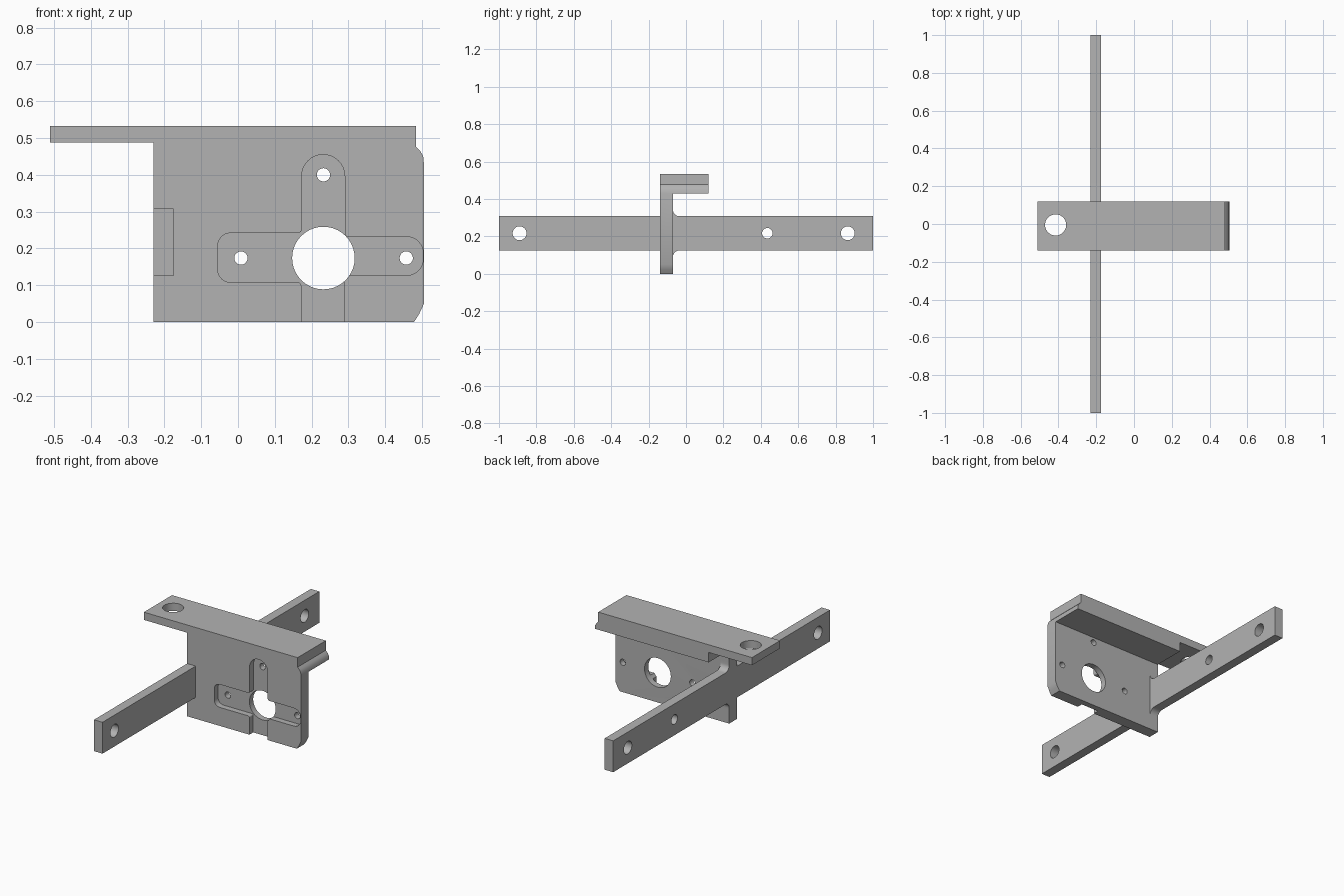
import bpy, bmesh, math
from mathutils import Vector

old = bpy.data.objects.get("Cube")
if old:
    bpy.data.objects.remove(old)

grey = bpy.data.materials.new("plain grey")
grey.use_nodes = True
grey.diffuse_color = (0.45, 0.45, 0.45, 1)
grey.node_tree.nodes["Principled BSDF"].inputs["Base Color"].default_value = (0.45, 0.45, 0.45, 1)

# Maps outline coordinates (u, v) and depth d to space, by extrusion axis
PLACE = {"x": lambda u, v, d: (d, u, v),
         "y": lambda u, v, d: (u, d, v),
         "z": lambda u, v, d: (u, v, d)}


def rounded(corners, steps=8):
    """Outline from (u, v[, radius]) corners, rounding those with a radius."""
    pts = []
    for i, c in enumerate(corners):
        p = Vector(c[:2])
        if len(c) == 2:
            pts.append(p)
            continue
        a = (Vector(corners[i - 1][:2]) - p).normalized()
        b = (Vector(corners[(i + 1) % len(corners)][:2]) - p).normalized()
        half = a.angle(b) / 2
        r = c[2]
        mid = p + (a + b).normalized() * r / math.sin(half)
        start = p + a * r / math.tan(half) - mid
        end = p + b * r / math.tan(half) - mid
        turn = start.angle_signed(end)
        for k in range(steps + 1):
            t = -turn * k / steps
            pts.append(mid + Vector((start.x * math.cos(t) - start.y * math.sin(t),
                                     start.x * math.sin(t) + start.y * math.cos(t))))
    return pts


def circle(u, v, r, n=40):
    return [(u + r * math.cos(math.tau * k / n), v + r * math.sin(math.tau * k / n))
            for k in range(n)]


def extrude(name, outline, axis, near, far):
    bm = bmesh.new()
    place = PLACE[axis]
    face = bm.faces.new([bm.verts.new(place(u, v, near)) for u, v in outline])
    out = bmesh.ops.extrude_face_region(bm, geom=[face])
    move = Vector(place(0, 0, far - near))
    bmesh.ops.translate(bm, vec=move, verts=[g for g in out["geom"]
                                             if isinstance(g, bmesh.types.BMVert)])
    bmesh.ops.recalc_face_normals(bm, faces=bm.faces)
    mesh = bpy.data.meshes.new(name)
    bm.to_mesh(mesh)
    bm.free()
    mesh.materials.append(grey)
    ob = bpy.data.objects.new(name, mesh)
    bpy.context.collection.objects.link(ob)
    return ob


def combine(target, tool, operation):
    mod = target.modifiers.new(operation.lower(), "BOOLEAN")
    mod.operation, mod.object, mod.solver = operation, tool, "EXACT"
    bpy.context.view_layer.objects.active = target
    bpy.ops.object.modifier_apply(modifier=mod.name)
    bpy.data.objects.remove(tool)


# Upright plate, with a stepped lip at the top and a bevel at the bottom
lip = [(0.505, 0.43), (0.503, 0.45), (0.495, 0.465), (0.483, 0.477), (0.483, 0.533)]
bracket = extrude("mounting_bracket", [(-0.23, 0), (0.478, 0), (0.492, 0.022), (0.505, 0.05)]
                  + lip + [(-0.23, 0.533)], "y", -0.14, -0.07)

# Top flange, thinner where it overhangs
flange = extrude("top_flange", lip + [(-0.51, 0.533), (-0.51, 0.488), (-0.23, 0.488),
                                      (-0.23, 0.43)], "y", -0.14, 0.12)
combine(bracket, flange, "UNION")

# Long cross bar, filleted into the back of the plate
bar = extrude("cross_bar", rounded([
    (-1, 0.125), (-0.1, 0.125), (-0.1, 0.08), (-0.07, 0.08), (-0.07, 0.125, 0.035),
    (1, 0.125), (1, 0.308), (-0.07, 0.308, 0.035), (-0.07, 0.36), (-0.1, 0.36),
    (-0.1, 0.308), (-1, 0.308)]), "x", -0.23, -0.175)
combine(bracket, bar, "UNION")

# Cross-shaped pocket in the front of the plate
pocket = extrude("pocket_cutter", rounded([
    (0.172, -0.05), (0.288, -0.05), (0.288, 0.127, 0.015), (0.503, 0.127, 0.045),
    (0.503, 0.232, 0.045), (0.29, 0.232, 0.01), (0.29, 0.455, 0.0585),
    (0.173, 0.455, 0.0585), (0.173, 0.242, 0.01), (-0.055, 0.242, 0.035),
    (-0.055, 0.108, 0.035), (0.172, 0.108, 0.01)]), "y", -0.2, -0.105)
combine(bracket, pocket, "DIFFERENCE")

# Round holes: axis, centre, radius, depth range
for axis, u, v, r, near, far in [
        ("y", 0.232, 0.174, 0.085, -0.2, 0), ("y", 0.008, 0.174, 0.018, -0.2, 0),
        ("y", 0.457, 0.174, 0.018, -0.2, 0), ("y", 0.232, 0.4, 0.018, -0.2, 0),
        ("x", -0.89, 0.217, 0.037, -0.3, -0.1), ("x", 0.435, 0.217, 0.028, -0.3, -0.1),
        ("x", 0.865, 0.217, 0.037, -0.3, -0.1), ("z", -0.415, -0.005, 0.056, 0.4, 0.6)]:
    combine(bracket, extrude("hole_cutter", circle(u, v, r), axis, near, far), "DIFFERENCE")

# Smooth the curved walls and keep the edges sharp
bpy.ops.object.select_all(action="DESELECT")
bracket.select_set(True)
bpy.context.view_layer.objects.active = bracket
bpy.ops.object.shade_smooth_by_angle(angle=math.radians(30))
